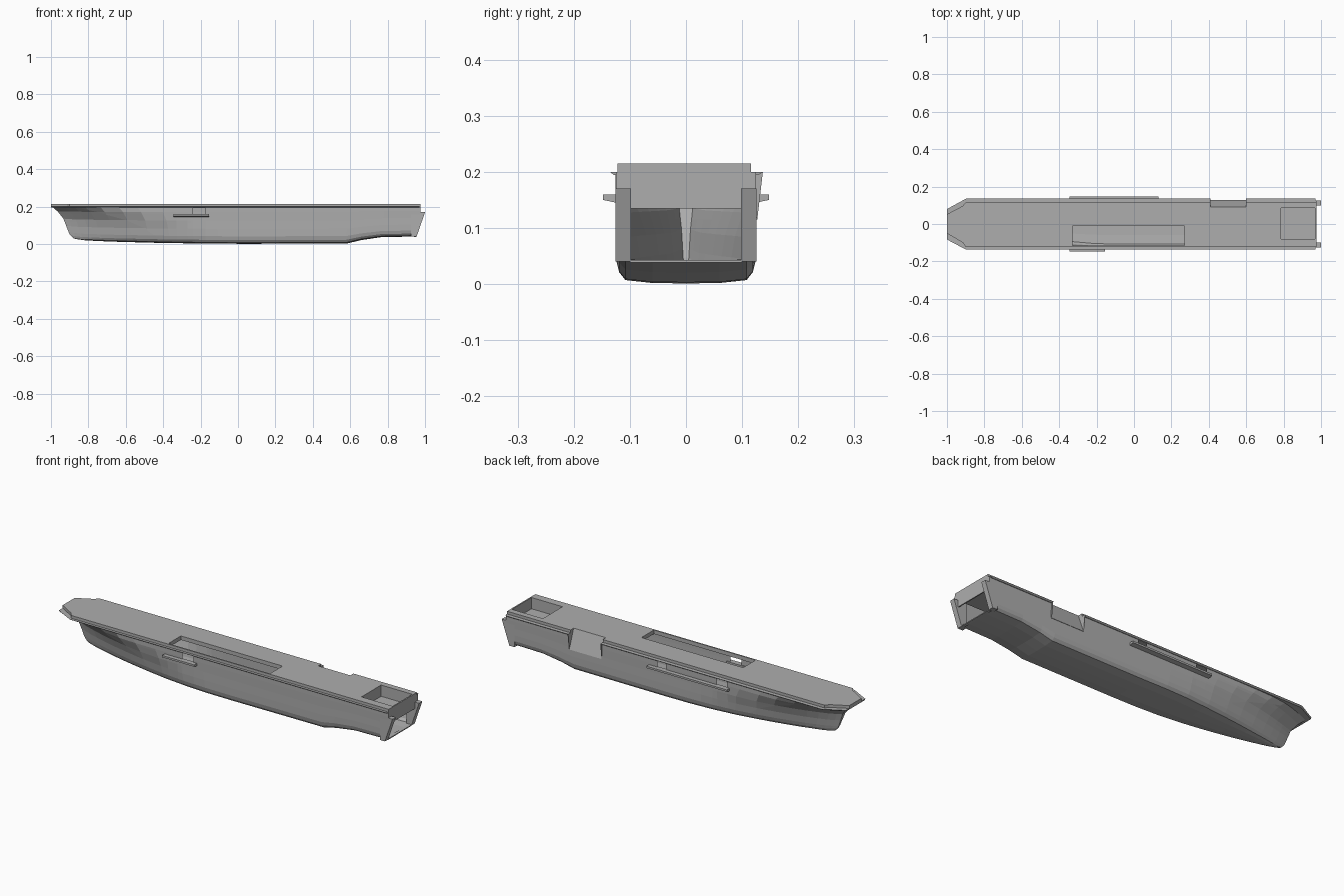
import bpy, bmesh
from mathutils import Vector

if "Cube" in bpy.data.objects:
    bpy.data.objects.remove(bpy.data.objects["Cube"])

grey = bpy.data.materials.new("ship grey")
grey.diffuse_color = (0.42, 0.42, 0.42, 1)
grey.use_nodes = True
grey.node_tree.nodes["Principled BSDF"].inputs["Base Color"].default_value = grey.diffuse_color


def finish(name, bm, fix=True):
    if fix:
        bmesh.ops.recalc_face_normals(bm, faces=bm.faces)
    me = bpy.data.meshes.new(name)
    bm.to_mesh(me)
    bm.free()
    me.materials.append(grey)
    ob = bpy.data.objects.new(name, me)
    bpy.context.collection.objects.link(ob)
    return ob


def interp(pts, v):
    if v <= pts[0][0]:
        return pts[0][1]
    for (a, p), (b, q) in zip(pts, pts[1:]):
        if v <= b:
            return p + (q - p) * (v - a) / (b - a)
    return pts[-1][1]


def cut_box(bm, lo, hi):
    """Open a rectangular hole in the faces inside the box."""
    for i in range(3):
        for co in (lo, hi):
            n = Vector((0, 0, 0))
            n[i] = 1
            bmesh.ops.bisect_plane(bm, geom=bm.verts[:] + bm.edges[:] + bm.faces[:],
                                   plane_co=Vector(co), plane_no=n, dist=1e-5)
    dead = [f for f in bm.faces if all(
        lo[i] - 1e-4 < f.calc_center_median()[i] < hi[i] + 1e-4 for i in range(3))]
    bmesh.ops.delete(bm, geom=dead, context='FACES')


def prism(pts, axis, a, b):
    """Extrude a 2D outline along an axis from a to b."""
    bm = bmesh.new()

    def place(p, d):
        c = list(p)
        c.insert(axis, d)
        return bm.verts.new(c)
    lo = [place(p, a) for p in pts]
    hi = [place(p, b) for p in pts]
    bm.faces.new(lo)
    bm.faces.new(hi)
    for i in range(len(pts)):
        j = (i + 1) % len(pts)
        bm.faces.new((lo[i], lo[j], hi[j], hi[i]))
    bmesh.ops.recalc_face_normals(bm, faces=bm.faces)
    return bm


# Hull shell lofted from bow to stern
KEEL = [(-0.9, .03), (-0.85, .02), (-0.7, .013), (-0.4, .005), (0, .001),
        (0.58, .003), (0.66, .022), (0.76, .037), (0.95, .04)]
STEM = [(.03, -.88), (.05, -.90), (.08, -.912), (.14, -.935), (.175, -.965), (.2, -.995)]
# level: height fraction, midship half width, bow half width, entrance length, fullness
LEVELS = [(0, 0, 0, .4, 1.5), (.004, .06, .003, .42, 1.5), (.03, .108, .004, .42, 1.6),
          (.1, .119, .005, .42, 1.7), (.2, .124, .006, .42, 1.8), (.4, .125, .008, .4, 1.9),
          (.62, .125, .012, .33, 2), (.85, .126, .028, .22, 2), (1, .126, .058, .12, 1.6)]
STATIONS = [0, .015, .035, .06, .09, .13, .18, .23, .29, .36, .43, .5, .6, .7,
            .8, .84, .9, .95, 1]

bm = bmesh.new()
rings = []
for s in STATIONS:
    keel = interp(KEEL, -0.9 + 1.85 * s)
    half = []
    for t, w, w0, length, p in LEVELS:
        z = keel + (.2 - keel) * t
        x0 = interp(STEM, .03 + .17 * t)
        x1 = .95 + .025 * min(1, max(0, z - .04) / .13)
        u = min(1, s / length)
        half.append((x0 + (x1 - x0) * s, w0 + (w - w0) * (1 - (1 - u) ** p), z))
    rings.append([bm.verts.new((x, -y, z)) for x, y, z in half[:0:-1]] +
                 [bm.verts.new(c) for c in half])
for a, b in zip(rings, rings[1:]):
    for i in range(len(a) - 1):
        bm.faces.new((a[i], b[i], b[i + 1], a[i + 1]))
bow, n = rings[0], len(LEVELS) - 1
for k in range(1, n):
    bm.faces.new((bow[n - k], bow[n + k], bow[n + k + 1], bow[n - k - 1]))
bm.faces.new((bow[n - 1], bow[n], bow[n + 1]))
bmesh.ops.recalc_face_normals(bm, faces=bm.faces)
# Side openings: boat bays and the aft lift bay
cut_box(bm, (-.24, -.2, .16), (-.175, -.1, .193))
cut_box(bm, (-.33, .1, .16), (-.27, .2, .193))
cut_box(bm, (.03, .1, .16), (.08, .2, .193))
cut_box(bm, (.41, .1, .115), (.6, .2, .201))
finish("hull", bm, False)

# Flight deck with hangar opening, stern well and side notch
deck = prism([(-1, -.05), (-.915, -.1), (-.9, -.122), (.975, -.122), (.975, .116),
              (-.9, .116), (-.915, .097), (-1, .052)], 2, .2, .215)
cut_box(deck, (-.33, -.115, .19), (.27, -.01, .22))
cut_box(deck, (.785, -.08, .19), (.968, .085, .22))
cut_box(deck, (.41, .09, .19), (.6, .15, .22))
finish("flight_deck", deck, False)

# Walkway around the deck edge, tapered below
walk = prism([(-1, -.083), (-.9, -.136), (.97, -.136), (.97, .137), (-.895, .137),
              (-1, .08)], 2, .194, .2)
for v in walk.verts:
    if v.co.z < .197:
        v.co.y *= .94
cut_box(walk, (-.33, -.115, .19), (.27, -.01, .21))
cut_box(walk, (.785, -.08, .19), (.968, .085, .21))
cut_box(walk, (.41, .09, .19), (.6, .15, .21))
finish("deck_edge_walkway", walk, False)


# Rims closing the thickness around the openings
def well(name, x0, x1, y0, y1, zb, floor):
    bm = bmesh.new()
    c = [(x0, y0), (x1, y0), (x1, y1), (x0, y1)]
    lo = [bm.verts.new((x, y, zb)) for x, y in c]
    hi = [bm.verts.new((x, y, .215)) for x, y in c]
    for i in range(4):
        j = (i + 1) % 4
        bm.faces.new((lo[j], lo[i], hi[i], hi[j]))
    if floor:
        bm.faces.new(lo)
    finish(name, bm, False)


well("hangar_opening_rim", -.33, .27, -.115, -.01, .194, False)
well("stern_well", .785, .968, -.08, .085, .155, True)

# Aft lift bay: sloped panel and end cheeks
finish("lift_bay_panel", prism([(.127, .115), (.09, .215), (.087, .215), (.122, .115)],
                               0, .41, .6))
for x in (.407, .6):
    finish("lift_bay_cheek", prism([(.127, .115), (.137, .2), (.116, .2), (.116, .215),
                                    (.09, .215)], 0, x, x + .003))

# Side sponsons below the boat bays
for name, side, x0, x1 in (("front_sponson", -1, -.345, -.155), ("back_sponson", 1, -.345, .13)):
    prof = [(.12, .16), (.148, .16), (.148, .15), (.12, .144)]
    finish(name, prism([(side * y, z) for y, z in prof], 0, x0, x1))

# Stern: transom above the dock and raked wing walls beside it
finish("transom", prism([(-.125, .135), (.125, .135), (.125, .2), (-.125, .2)], 0, .969, .975))
for side in (-1, 1):
    bm = prism([(.925, .04), (.955, .04), (1, .17), (.925, .17)], 1, side * .098, side * .1255)
    finish("stern_wing_wall", bm)
finish("dock_sill", prism([(-.1, .038), (.1, .038), (.1, .043), (-.1, .043)], 0, .94, .955))
